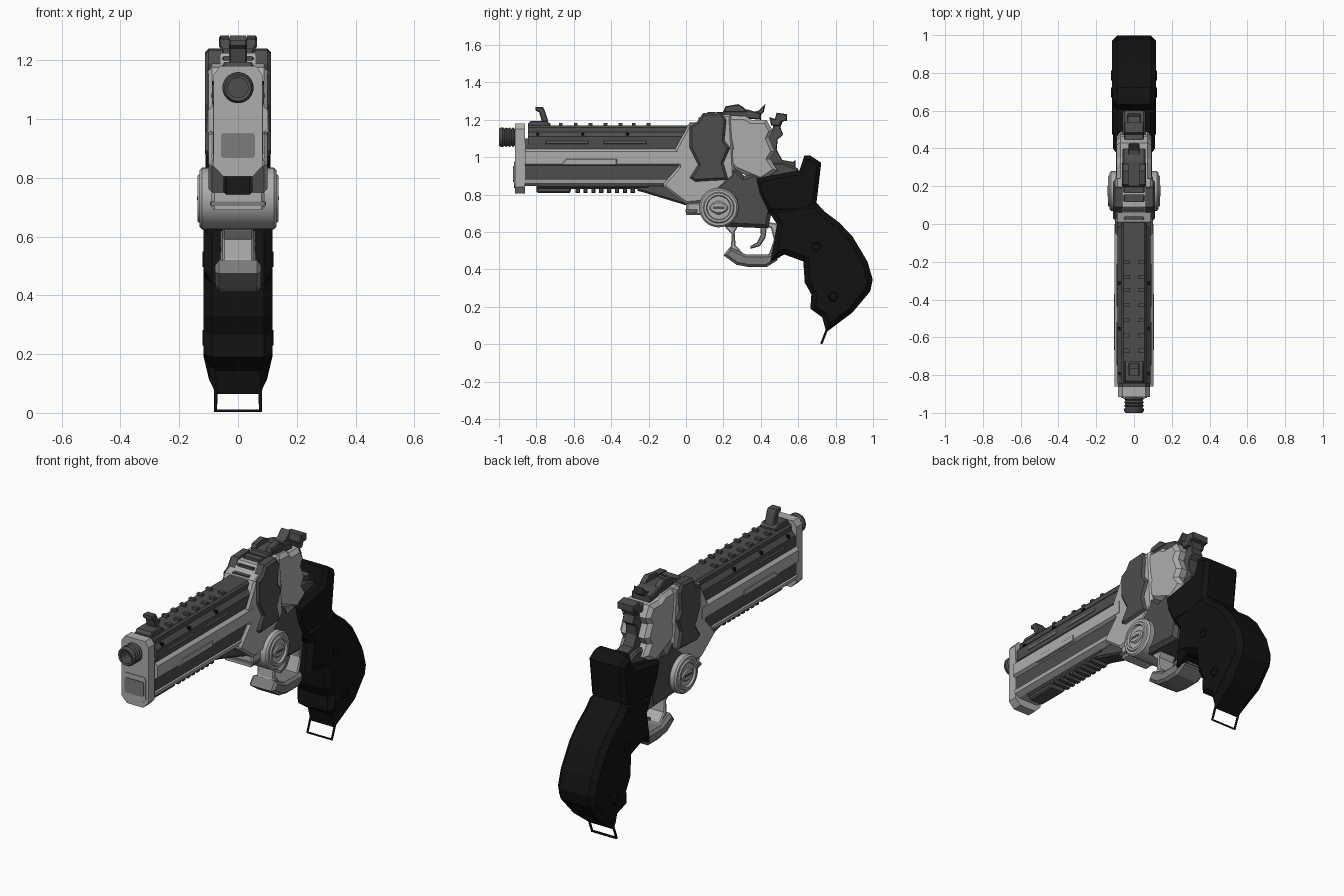
import bpy, bmesh, math
from mathutils import Vector, Matrix

SHADES = {"light": 0.42, "mid": 0.2, "dark": 0.075, "black": 0.006}
MATS = {}
for key, v in SHADES.items():
    MATS[key] = bpy.data.materials.new(key + "_metal")
    MATS[key].diffuse_color = (v, v, v, 1)


def finish(name, bm, mat):
    bmesh.ops.recalc_face_normals(bm, faces=bm.faces)
    me = bpy.data.meshes.new(name)
    bm.to_mesh(me)
    bm.free()
    ob = bpy.data.objects.new(name, me)
    me.materials.append(MATS[mat])
    bpy.context.collection.objects.link(ob)
    return ob


def prism(name, pts, w, mat, bev=0.0, inner=None):
    """(y, z) profile extruded across x to half width w; inner makes a mirrored pair of plates."""
    bm = bmesh.new()
    x0 = -w if inner is None else inner
    face = bm.faces.new([bm.verts.new((x0, y, z)) for y, z in pts])
    out = bmesh.ops.extrude_face_region(bm, geom=[face], use_keep_orig=True)["geom"]
    new = [g for g in out if isinstance(g, bmesh.types.BMFace)][0]
    for v in new.verts:
        v.co.x = w
    bmesh.ops.recalc_face_normals(bm, faces=bm.faces)
    if bev:
        caps = [(new, 1)] + ([(face, -1)] if inner is None else [])
        for cap, s in caps:
            for v in cap.verts:
                v.co.x = s * (w - bev)
        bmesh.ops.inset_individual(bm, faces=[c for c, s in caps], thickness=bev, use_even_offset=True)
        for cap, s in caps:
            for v in cap.verts:
                v.co.x = s * w
    ob = finish(name, bm, mat)
    if inner is not None:
        ob.modifiers.new("mirror", 'MIRROR').use_mirror_merge = False
    return ob


def bar(name, half, y0, y1, mat):
    """Right half of an (x, z) section, mirrored and run along y."""
    loop = half + [(-x, z) for x, z in reversed(half)]
    bm = bmesh.new()
    a = [bm.verts.new((x, y0, z)) for x, z in loop]
    b = [bm.verts.new((x, y1, z)) for x, z in loop]
    bm.faces.new(a)
    bm.faces.new(b)
    for i in range(len(a)):
        j = (i + 1) % len(a)
        bm.faces.new((a[i], a[j], b[j], b[i]))
    return finish(name, bm, mat)


def rect(y0, y1, z0, z1):
    return [(y0, z0), (y1, z0), (y1, z1), (y0, z1)]


def lathe(name, prof, axis, centre, mat, n=32):
    """(radius, distance) profile turned about the x or y axis."""
    bm = bmesh.new()
    d, r = (Vector((1, 0, 0)), Vector((0, 0, 1))) if axis == 'x' else (Vector((0, 1, 0)), Vector((1, 0, 0)))
    vs = [bm.verts.new(d * t + r * rad) for rad, t in prof]
    es = [bm.edges.new(p) for p in zip(vs, vs[1:])]
    bmesh.ops.spin(bm, geom=vs + es, cent=(0, 0, 0), axis=d, angle=math.tau, steps=n, use_merge=True)
    bmesh.ops.remove_doubles(bm, verts=bm.verts, dist=1e-5)
    bmesh.ops.translate(bm, verts=bm.verts, vec=centre)
    ob = finish(name, bm, mat)
    for p in ob.data.polygons:
        p.use_smooth = True
    bpy.context.view_layer.objects.active = ob
    ob.select_set(True)
    bpy.ops.object.shade_smooth_by_angle(angle=math.radians(30))
    ob.select_set(False)
    return ob


# Barrel core, top rib and side panels
bar("barrel_core", [(0.085, 0.86), (0.085, 1.06), (0.06, 1.1)], -0.86, 0.1, "dark")
bar("top_rib", [(0.088, 1.05), (0.088, 1.11), (0.066, 1.135), (0.066, 1.158), (0.056, 1.17)], -0.845, 0.06, "dark")
bar("side_panel", [(0.085, 0.955), (0.102, 0.965), (0.102, 1.03), (0.085, 1.045)], -0.86, 0.0, "light")
bar("lower_panel", [(0.06, 0.845), (0.088, 0.86), (0.092, 0.88), (0.08, 0.89)], -0.86, -0.05, "light")
prism("side_inlay", [(-0.67, 0.957), (-0.37, 0.957), (-0.37, 0.99), (-0.64, 0.99)], 0.106, "light", 0.003, 0.09)
for i, y in enumerate((-0.66, -0.35)):
    prism(f"rib_strip_{i}", rect(y - 0.09, y + 0.14, 1.072, 1.088), 0.092, "mid", 0.003, 0.08)
for i in range(3):
    prism(f"rib_pin_{i}", rect(-0.8 + i * 0.24, -0.785 + i * 0.24, 1.115, 1.13), 0.088, "black", 0, 0.07)
for i, y in enumerate((-0.67, -0.59, -0.51, -0.43, -0.35, -0.28, -0.2)):
    prism(f"rib_stud_{i}", rect(y - 0.01, y + 0.01, 1.16, 1.183), 0.055, "dark", 0, 0.022)

# Under rail with teeth, and sloping lug
bar("under_rail", [(0.04, 0.83), (0.06, 0.845), (0.06, 0.865)], -0.8, -0.2, "dark")
prism("rail_nose", [(-0.8, 0.84), (-0.8, 0.815), (-0.79, 0.81), (-0.62, 0.81), (-0.61, 0.84)], 0.045, "dark", 0.008)
for i in range(8):
    y = -0.59 + i * 0.042
    prism(f"rail_tooth_{i}", rect(y, y + 0.022, 0.81, 0.84), 0.045, "dark", 0.004)
prism("under_lug", [(-0.26, 0.86), (-0.26, 0.82), (-0.22, 0.81), (0.01, 0.74), (0.06, 0.76), (0.06, 0.86)],
      0.05, "dark", 0.01)

# Muzzle plate and threaded muzzle
bar("muzzle_plate", [(0.05, 0.805), (0.084, 0.84), (0.084, 1.15), (0.062, 1.18)], -0.915, -0.86, "light")
bar("muzzle_plate_panel", [(0.05, 0.835), (0.07, 0.855), (0.07, 0.965), (0.06, 0.978)], -0.92, -0.9, "light")
bar("muzzle_plate_inset", [(0.052, 0.868), (0.058, 0.875), (0.058, 0.945), (0.052, 0.952)], -0.924, -0.9, "mid")
thread = [(0.0, -0.93), (0.034, -0.93), (0.034, -0.997), (0.045, -1.0), (0.052, -0.99)]
for i in range(4):
    thread += [(0.053, -0.98 + i * 0.018), (0.045, -0.97 + i * 0.018)]
lathe("threaded_muzzle", thread + [(0.045, -0.87)], 'y', (0, 0, 1.107), "dark")

# Front sight
prism("front_sight_base", [(-0.845, 1.165), (-0.725, 1.165), (-0.725, 1.18), (-0.75, 1.195), (-0.83, 1.195),
                           (-0.845, 1.18)], 0.05, "dark", 0.005)
prism("front_sight_blade", [(-0.77, 1.19), (-0.735, 1.19), (-0.755, 1.25), (-0.765, 1.268), (-0.805, 1.27),
                            (-0.805, 1.25), (-0.785, 1.24)], 0.03, "dark", 0.005)

# Frame: light shell, dark cylinder covers, recoil shield
prism("frame_shell", [(-0.06, 1.04), (0.0, 1.15), (0.01, 1.175), (0.06, 1.19), (0.09, 1.225), (0.24, 1.23), (0.26, 0.9),
                      (0.1, 0.76), (0.0, 0.75), (-0.12, 0.84), (-0.12, 0.86), (-0.04, 0.95)], 0.1, "light", 0.012)
prism("cylinder_cover", [(0.02, 1.17), (0.06, 1.19), (0.09, 1.235), (0.19, 1.24), (0.215, 1.2), (0.205, 1.09),
                         (0.235, 1.05), (0.2, 0.97), (0.225, 0.88), (0.05, 0.87), (0.02, 0.89), (0.065, 0.96),
                         (0.02, 1.05)], 0.112, "dark", 0.012, 0.06)
prism("recoil_shield", [(0.2, 1.225), (0.32, 1.22), (0.35, 1.2), (0.43, 1.2), (0.465, 1.14), (0.445, 1.1),
                        (0.475, 1.03), (0.45, 0.99), (0.49, 0.93), (0.4, 0.87), (0.26, 0.93), (0.19, 1.0),
                        (0.235, 1.05)], 0.092, "light", 0.02)
prism("lower_frame", [(0.06, 0.88), (0.2, 0.965), (0.26, 0.95), (0.31, 0.9), (0.37, 0.92), (0.41, 0.88), (0.46, 0.72),
                      (0.44, 0.62), (0.2, 0.63), (0.1, 0.68), (0.05, 0.78)], 0.095, "dark", 0.02)
prism("frame_back", [(0.38, 0.86), (0.38, 0.97), (0.52, 0.97), (0.6, 0.94), (0.6, 0.88)], 0.06, "dark", 0.01)
prism("hinge_lug", rect(0.0, 0.1, 0.69, 0.76), 0.09, "light", 0.01)
prism("hinge_lug_step", rect(-0.004, 0.06, 0.705, 0.72), 0.095, "mid", 0.003)

# Hinge drum with stepped faces on both sides
edge = [(0.0, 0.132), (0.032, 0.132), (0.036, 0.127), (0.062, 0.127), (0.066, 0.138), (0.078, 0.138), (0.083, 0.131),
        (0.096, 0.131), (0.105, 0.122)]
lathe("hinge_drum", edge + [(r, -t) for r, t in reversed(edge)], 'x', (0.0, 0.175, 0.73), "light", 40)
oval = [(0.175 + 0.05 * math.cos(a * math.tau / 16), 0.73 + 0.032 * math.sin(a * math.tau / 16)) for a in range(16)]
prism("hinge_oval", oval, 0.137, "light", 0.006, 0.12)
prism("hinge_slot", rect(0.145, 0.205, 0.724, 0.736), 0.139, "dark", 0, 0.13)

# Top block with grooves, rear sight and latch
for i in range(4):
    prism(f"top_step_{i}", rect(0.02 + i * 0.048, 0.06 + i * 0.048, 1.15, 1.185 + min(i, 2) * 0.028),
          0.055, "dark", 0.006)
prism("rear_sight_base", [(0.19, 1.22), (0.2, 1.25), (0.33, 1.255), (0.4, 1.235), (0.4, 1.2)], 0.06, "dark", 0.006)
prism("rear_sight_post", [(0.2, 1.24), (0.21, 1.272), (0.28, 1.284), (0.31, 1.265), (0.33, 1.24)],
      0.064, "dark", 0.005, 0.03)
prism("latch_spur", [(0.31, 1.22), (0.3, 1.255), (0.35, 1.24), (0.39, 1.25), (0.425, 1.285), (0.415, 1.24),
                     (0.38, 1.21)], 0.03, "dark", 0.003)

# Hammer
prism("hammer", [(0.41, 1.13), (0.465, 1.155), (0.47, 1.2), (0.52, 1.2), (0.505, 1.16), (0.52, 1.12), (0.49, 1.095),
                 (0.485, 1.04), (0.515, 0.985), (0.57, 0.975), (0.585, 0.985), (0.585, 0.94), (0.43, 0.92)],
      0.035, "dark", 0.004)
prism("hammer_spur", [(0.455, 1.17), (0.445, 1.215), (0.475, 1.205), (0.485, 1.238), (0.54, 1.23), (0.54, 1.195),
                      (0.51, 1.19), (0.5, 1.165)], 0.052, "dark", 0.005)

# Trigger guard and trigger
prism("guard_front", [(0.19, 0.65), (0.215, 0.62), (0.245, 0.59), (0.24, 0.525), (0.22, 0.48), (0.31, 0.48),
                      (0.265, 0.53), (0.26, 0.6), (0.29, 0.65)], 0.052, "light", 0.006)
prism("guard_bow", [(0.2, 0.475), (0.27, 0.425), (0.34, 0.412), (0.43, 0.412), (0.49, 0.45), (0.49, 0.49),
                    (0.43, 0.48), (0.32, 0.48), (0.235, 0.52)], 0.078, "mid", 0.014)
prism("guard_rear", [(0.44, 0.47), (0.5, 0.46), (0.52, 0.64), (0.4, 0.66), (0.4, 0.645), (0.455, 0.62), (0.47, 0.56)],
      0.06, "light", 0.006)
prism("trigger", [(0.395, 0.65), (0.435, 0.65), (0.425, 0.57), (0.395, 0.525), (0.345, 0.51), (0.345, 0.525),
                  (0.38, 0.545), (0.4, 0.585)], 0.028, "mid", 0.004)

# Grip in two pieces, narrowed towards the butt
prism("grip_upper", [(0.37, 0.885), (0.606, 0.929), (0.633, 1.009), (0.665, 1.009), (0.723, 0.97), (0.697, 0.75),
                     (0.64, 0.7), (0.44, 0.7), (0.39, 0.8)], 0.11, "black", 0.022)
grip = prism("grip_lower", [(0.43, 0.73), (0.55, 0.74), (0.695, 0.76), (0.74, 0.71), (0.82, 0.65), (0.89, 0.577),
                            (0.97, 0.443), (0.998, 0.347), (0.985, 0.283), (0.89, 0.17), (0.75, 0.065),
                            (0.728, 0.144), (0.665, 0.19), (0.67, 0.267), (0.635, 0.33), (0.627, 0.443),
                            (0.526, 0.48), (0.452, 0.44), (0.487, 0.64)], 0.117, "black", 0.028)
for v in grip.data.vertices:
    if v.co.z < 0.18:
        v.co.x *= 0.84
for i, (y, z) in enumerate([(0.697, 0.523), (0.787, 0.256)]):
    for s in (-1, 1):
        lathe(f"grip_screw_{i}_{'right' if s > 0 else 'left'}",
              [(0, 0.117 * s), (0.018, 0.117 * s), (0.02, 0.121 * s), (0.026, 0.121 * s), (0.028, 0.11 * s)],
              'x', (0, y, z), "black", 16)

# Lanyard loop under the butt
cu = bpy.data.curves.new("lanyard_loop", 'CURVE')
cu.dimensions = '3D'
cu.bevel_depth = 0.007
cu.bevel_resolution = 1
sp = cu.splines.new('POLY')
path = [(-0.076, 0.762, 0.1), (-0.076, 0.725, 0.007), (0.076, 0.725, 0.007), (0.076, 0.762, 0.1)]
sp.points.add(len(path) - 1)
for p, co in zip(sp.points, path):
    p.co = (*co, 1)
cu.materials.append(MATS["black"])
bpy.context.collection.objects.link(bpy.data.objects.new("lanyard_loop", cu))
